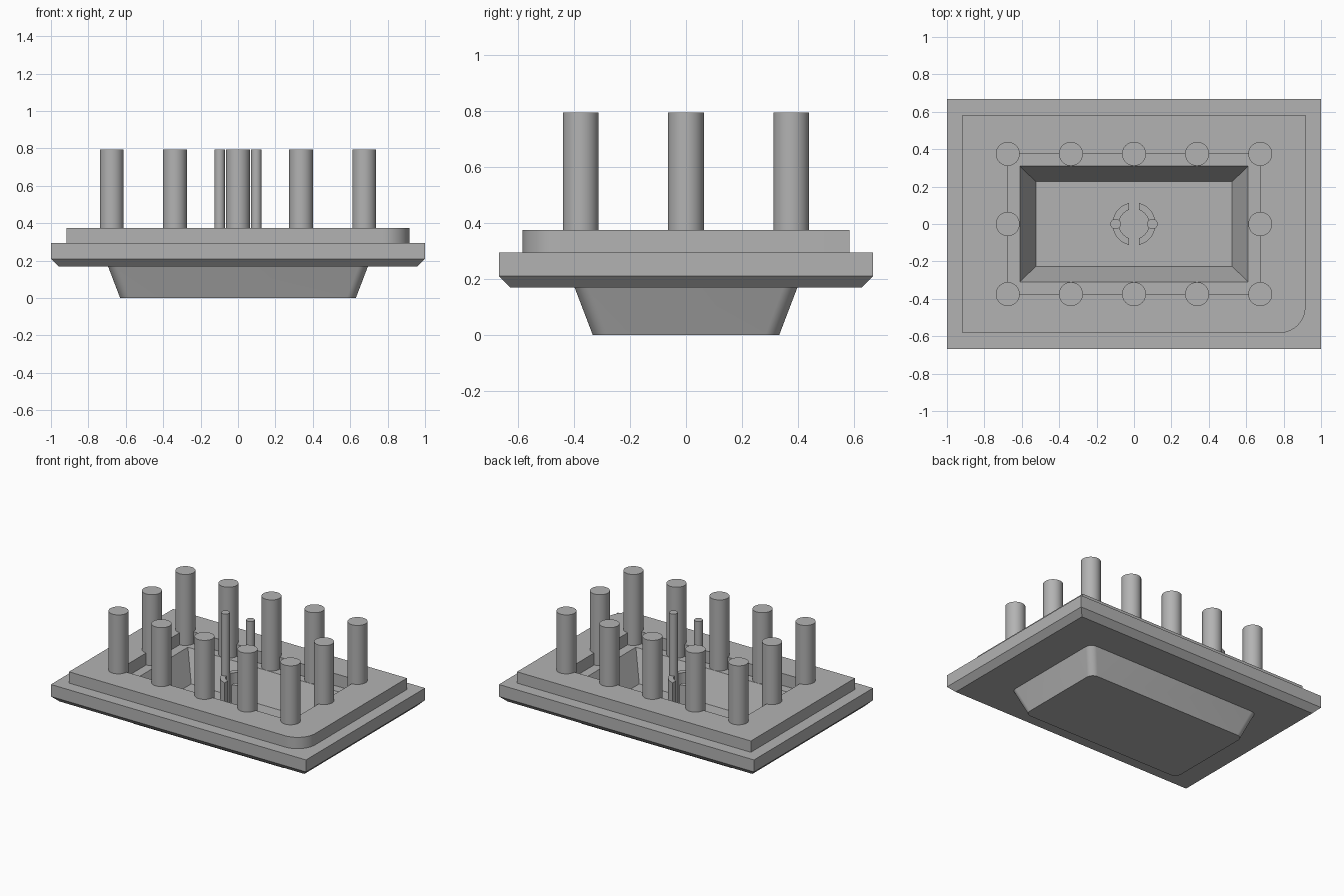
import bpy, bmesh
from math import pi, cos, sin, asin

cube = bpy.data.objects.get("Cube")
if cube:
    bpy.data.objects.remove(cube)

grey = bpy.data.materials.new("plain_grey")
grey.use_nodes = True
colour = (0.45, 0.45, 0.45, 1)
grey.diffuse_color = colour
grey.node_tree.nodes["Principled BSDF"].inputs["Base Color"].default_value = colour


def finish(bm, name):
    """Turn a bmesh into a smooth-shaded object with sharp edges kept."""
    bmesh.ops.remove_doubles(bm, verts=bm.verts, dist=1e-5)
    bmesh.ops.recalc_face_normals(bm, faces=bm.faces)
    mesh = bpy.data.meshes.new(name)
    bm.to_mesh(mesh)
    bm.free()
    mesh.materials.append(grey)
    obj = bpy.data.objects.new(name, mesh)
    bpy.context.collection.objects.link(obj)
    bpy.ops.object.select_all(action='DESELECT')
    obj.select_set(True)
    bpy.context.view_layer.objects.active = obj
    bpy.ops.object.shade_smooth_by_angle(angle=pi / 6)
    return obj


def rectangle(hx, hy, radii=(0, 0, 0, 0), steps=10):
    """Rectangle outline, one radius per corner, from back left round to front left."""
    points = []
    for i, (sx, sy) in enumerate([(1, 1), (-1, 1), (-1, -1), (1, -1)]):
        r = radii[i]
        for k in range(steps + 1):
            a = (i + k / steps) * pi / 2
            points.append((sx * (hx - r) + r * cos(a), sy * (hy - r) + r * sin(a)))
    return points


def loft(name, sections):
    """Join stacked outlines and cap both ends."""
    bm = bmesh.new()
    loops = [[bm.verts.new((x, y, z)) for x, y in pts] for z, pts in sections]
    for low, high in zip(loops, loops[1:]):
        for i in range(len(low)):
            j = (i + 1) % len(low)
            bm.faces.new((low[i], low[j], high[j], high[i]))
    bm.faces.new(loops[0])
    bm.faces.new(loops[-1])
    return finish(bm, name)


def pin(name, x, y, radius, bottom, top):
    bm = bmesh.new()
    bmesh.ops.create_cone(bm, cap_ends=True, segments=40, radius1=radius,
                          radius2=radius, depth=top - bottom)
    obj = finish(bm, name)
    obj.location = (x, y, (top + bottom) / 2)


# Stepped plate with tapered underside boss and an open, ledged cavity
soft = (0.05,) * 4
keyed = (0, 0, 0, 0.14)
top, ledge, floor = 0.375, 0.29, 0.085
loft("body", [
    (0, rectangle(0.63, 0.332, soft)),
    (0.17, rectangle(0.695, 0.397, soft)),
    (0.17, rectangle(0.96, 0.627)),
    (0.21, rectangle(1, 0.667)),
    (0.295, rectangle(1, 0.667)),
    (0.295, rectangle(0.917, 0.583, keyed)),
    (top, rectangle(0.917, 0.583, keyed)),
    (top, rectangle(0.675, 0.375)),
    (ledge, rectangle(0.675, 0.375)),
    (ledge, rectangle(0.61, 0.31)),
    (floor, rectangle(0.525, 0.226)),
])

# Pins around the cavity rim
for row, y in (("front", -0.375), ("back", 0.375)):
    for i in range(5):
        pin(f"{row}_pin_{i + 1}", (i - 2) * 0.3375, y, 0.064, 0.24, 0.793)
for side, x in (("right", -0.675), ("left", 0.675)):
    pin(f"{side}_pin", x, 0, 0.064, 0.24, 0.793)

# Split collar in the middle of the cavity, with a thin pin in each half
for side, s in (("right", -1), ("left", 1)):
    gap, outer, inner, n = 0.026, 0.115, 0.08, 24
    outline = []
    for r, way in ((outer, 1), (inner, -1)):
        limit = pi / 2 - asin(gap / r)
        for k in range(n + 1):
            a = way * limit * (2 * k / n - 1)
            outline.append((s * r * cos(a), r * sin(a)))
    loft(f"{side}_collar_half", [(floor - 0.02, outline), (0.355, outline)])
    pin(f"{side}_thin_pin", s * 0.098, 0, 0.028, floor - 0.02, 0.793)
